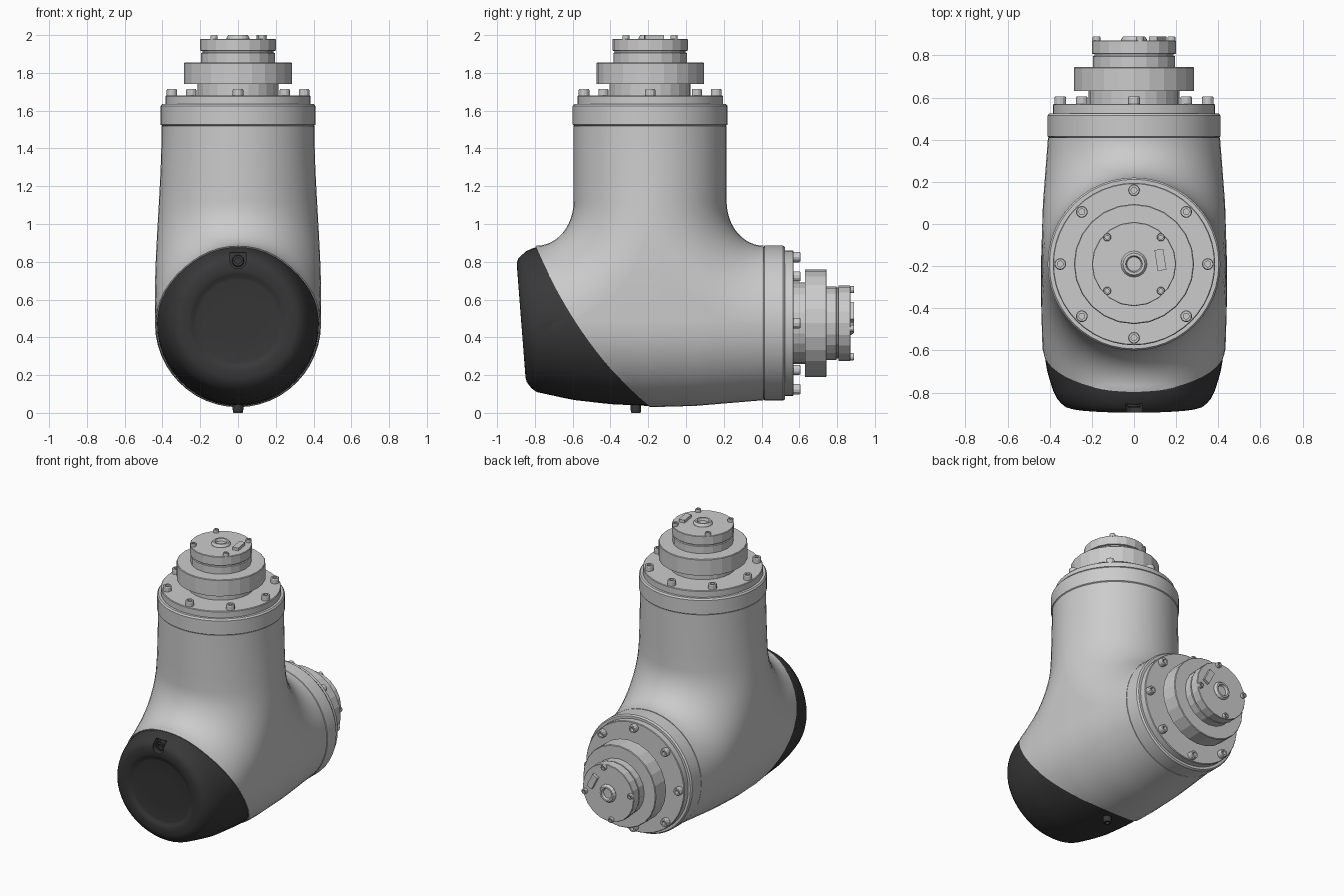
import bpy, bmesh, math
from mathutils import Matrix, Vector

if "Cube" in bpy.data.objects:
    bpy.data.objects.remove(bpy.data.objects["Cube"])

dark = bpy.data.materials.new("dark_plastic")
dark.diffuse_color = (0.04, 0.04, 0.042, 1)
dark.use_nodes = True
dark.node_tree.nodes["Principled BSDF"].inputs["Base Color"].default_value = dark.diffuse_color


def finish(name, bm, mat=None, smooth=None):
    bmesh.ops.remove_doubles(bm, verts=bm.verts, dist=1e-5)
    bmesh.ops.recalc_face_normals(bm, faces=bm.faces)
    me = bpy.data.meshes.new(name)
    bm.to_mesh(me)
    bm.free()
    ob = bpy.data.objects.new(name, me)
    bpy.context.collection.objects.link(ob)
    if mat:
        me.materials.append(mat)
    if smooth:
        smooth_shade(ob, smooth)
    return ob


def smooth_shade(ob, deg):
    bpy.ops.object.select_all(action='DESELECT')
    ob.select_set(True)
    bpy.context.view_layer.objects.active = ob
    bpy.ops.object.shade_smooth_by_angle(angle=math.radians(deg))


def boolean(ob, cutter, op):
    m = ob.modifiers.new("cut", 'BOOLEAN')
    m.object, m.operation, m.solver = cutter, op, 'EXACT'
    bpy.context.view_layer.objects.active = ob
    bpy.ops.object.modifier_apply(modifier=m.name)


def add_grid(bm, rows):
    vs = [[bm.verts.new(p) for p in r] for r in rows]
    for a, b in zip(vs, vs[1:]):
        for i in range(len(a) - 1):
            bm.faces.new((a[i], a[i + 1], b[i + 1], b[i]))


def lathe(name, prof, segs, mat4, mat=None, smooth=None):
    bm = bmesh.new()
    add_grid(bm, [[mat4 @ Vector((r * math.cos(a), r * math.sin(a), z)) for r, z in prof]
                  for a in (2 * math.pi * k / segs for k in range(segs + 1))])
    return finish(name, bm, mat, smooth)


def box(name, mat4, size):
    bm = bmesh.new()
    bmesh.ops.create_cube(bm, size=1, matrix=mat4 @ Matrix.Diagonal((*size, 1)))
    return finish(name, bm)


def interp(table, x):
    for (x0, v0), (x1, v1) in zip(table, table[1:]):
        if x <= x1:
            break
    return v0 + (v1 - v0) * min(1, max(0, (x - x0) / (x1 - x0)))


# Housing hull: upright tube blended into a lying tube, rounded front
Y0, ZC, ZTOP, ZA, RV, H = -0.19, 0.475, 1.52, 1.12, 0.405, 0.41
YL, YR, M, K, NF = -0.79, 0.41, 24, 24, 12
HALF_W = [(-.79, .39), (-.7, .418), (-.6, .434), (-.4, .44), (-.15, .44), (.1, .432), (.41, .408)]
DEPTH = [(-.79, .37), (-.6, .412), (-.4, .435), (-.2, .445), (.05, .438), (.41, .408)]


def width(y, z):
    t = min(1, max(0, (1.5 - z) / 0.9))
    t = t * t * (3 - 2 * t)
    return RV + (interp(HALF_W, y) - RV) * t


def tee_curve(phi, side):
    """Outline from the top of the upright tube, round the fillet, to one end."""
    c = math.cos(phi)
    yb = YR if side > 0 else YL
    ys = Y0 + side * RV * c
    pts = [(ys, ZTOP + (ZA - ZTOP) * i / 4) for i in range(4)]
    for i in range(NF + 1):
        th = math.pi / 2 * i / NF
        pts.append((yb - (yb - ys) * math.cos(th), ZA - (ZA - ZC - H * c) * math.sin(th)))
    return [Vector((width(y, z) * math.sin(phi), y, z)) for y, z in pts]


def hull(name):
    bm = bmesh.new()
    phis = [math.pi * (i / M - 0.5) for i in range(M + 1)]
    right = [tee_curve(p, 1) for p in phis]
    left = [tee_curve(p, -1) for p in phis]
    ys = [YL + (YR - YL) * j / K for j in range(K + 1)]
    under = [[Vector((width(y, ZC) * math.sin(p), y, ZC - interp(DEPTH, y) * math.cos(p)))
              for y in ys] for p in phis]
    for g in (right, left, under):
        add_grid(bm, g)
    for e, s in ((0, -1), (M, 1)):
        rows = []
        for a, b in zip(left[e][4:], right[e][4:]):
            pts = [a.lerp(b, j / K) for j in range(K + 1)]
            rows.append([Vector((s * width(p.y, p.z), p.y, p.z)) for p in pts])
        add_grid(bm, rows)
    # Front end: rings closing in on a tilted face with a shallow round dish
    ring = [c[-1] for c in left] + [u[0] for u in reversed(under)]
    rows = [ring]
    for s, b, dish in ((.975, .25, 0), (.945, .5, 0), (.9, .74, 0), (.85, .92, 0), (.8, .985, 0), (.74, 1, 0),
                       (.68, 1, 0), (.64, 1, .005), (.6, 1, .014), (.575, 1, .016), (.3, 1, .016)):
        row = []
        for p in ring:
            z = ZC + (p.z - ZC) * s
            plane = -0.895 + (0.78 - z) * 0.076
            row.append(Vector((p.x * s, p.y + (plane - p.y) * b + dish, z)))
        rows.append(row)
    add_grid(bm, rows)
    bmesh.ops.remove_doubles(bm, verts=bm.verts, dist=1e-5)
    bmesh.ops.dissolve_degenerate(bm, edges=bm.edges, dist=1e-6)
    bmesh.ops.holes_fill(bm, edges=[e for e in bm.edges if e.is_boundary], sides=0)
    return finish(name, bm)


# Curved dividing surface between housing and cap
def curve(t):
    a, b, c = Vector((-.8, .89)), Vector((-.565, .34)), Vector((-.19, .03))
    return a * (1 - t) ** 2 + b * 2 * t * (1 - t) + c * t * t


bm = bmesh.new()
outline = [curve(-.12 + 1.24 * i / 24) for i in range(25)] + [Vector((-1.3, -.1)), Vector((-1.3, 1.05))]
f = bm.faces.new([bm.verts.new((-1, p.x, p.y)) for p in outline])
ext = bmesh.ops.extrude_face_region(bm, geom=[f])
bmesh.ops.translate(bm, vec=(2, 0, 0), verts=[v for v in ext["geom"] if isinstance(v, bmesh.types.BMVert)])
divider = finish("divider_cutter", bm)

housing = hull("housing")
cap = hull("front_cap")
mid = Vector((0, 0, 0.46))
cap.data.transform(Matrix.Translation(mid) @ Matrix.Diagonal((.985, 1, .985, 1)) @ Matrix.Translation(-mid))
cap.data.materials.append(dark)
boolean(housing, divider, 'DIFFERENCE')
boolean(cap, divider, 'INTERSECT')

# Screw notch in the upper front of the cap
to_front = Matrix.Translation((0, -.835, .805)) @ Matrix.Rotation(math.pi / 2, 4, 'X')
notch = lathe("notch_cutter", [(0, 0), (.042, 0), (.042, .2), (0, .2)], 24, to_front)
slot = box("slot_cutter", Matrix.Translation((0, -.935, .826)), (.083, .199, .045))
for c in (notch, slot):
    boolean(cap, c, 'DIFFERENCE')
for c in (divider, notch, slot):
    bpy.data.objects.remove(c)
smooth_shade(housing, 35)
smooth_shade(cap, 35)


def bolt(name, mat4, r, h, mat=None):
    lathe(name, [(0, 0), (r, 0), (r, h * .85), (r * .88, h), (r * .5, h), (r * .5, h * .4), (0, h * .4)],
          12, mat4, mat)


bolt("cap_screw_front", to_front, .032, .035, dark)
bolt("cap_screw_bottom", Matrix.Translation((0, -.265, .1)) @ Matrix.Rotation(math.pi, 4, 'X'), .028, .1, dark)


# Joint output: flange, collar, hub disc, bolts and key
def joint(tag, mat4, spin):
    def at(r, a, z):
        return mat4 @ Matrix.Rotation(a, 4, 'Z') @ Matrix.Translation((r, 0, z))

    lathe(tag + "_flange", [(0, 0), (.402, 0), (.41, .006), (.41, .104), (.402, .115), (.385, .115),
                            (.385, .156), (.381, .16), (0, .16)], 48, mat4, None, 30)
    lathe(tag + "_collar", [(0, .15), (.215, .15), (.215, .22), (.285, .22), (.285, .331), (.281, .335),
                            (0, .335)], 24, mat4)
    lathe(tag + "_hub", [(0, .33), (.195, .33), (.195, .385), (.188, .388), (.188, .396), (.2, .398),
                         (.2, .457), (.197, .46), (0, .46)], 20, mat4)
    lathe(tag + "_centre_socket", [(0, .45), (.062, .45), (.062, .465), (.052, .48), (.04, .48), (.034, .463),
                                   (0, .463)], 16, mat4)
    for k in range(8):
        bolt(f"{tag}_flange_bolt_{k}", at(.35, k * math.pi / 4, .155), .028, .04)
    for k in range(4):
        bolt(f"{tag}_hub_bolt_{k}", at(.18, spin + (k + .5) * math.pi / 2, .455), .019, .025)
    box(tag + "_key", at(.127, spin + math.radians(9), .465), (.042, .1, .03))


joint("top_joint", Matrix.Translation((0, Y0, ZTOP)), 0)
joint("back_joint", Matrix.Translation((0, YR, ZC)) @ Matrix.Rotation(-math.pi / 2, 4, 'X'), math.radians(-36))
